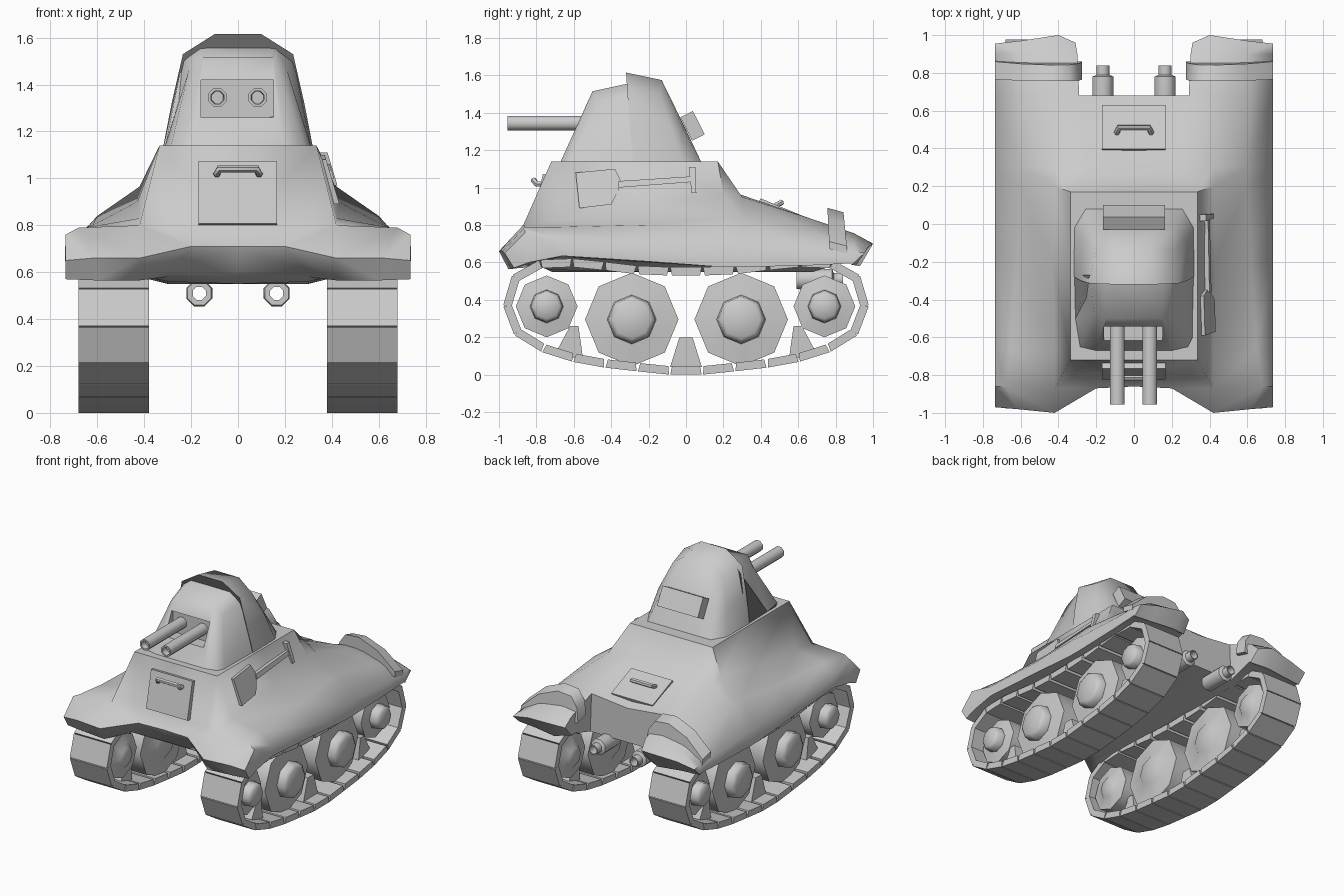
import bpy, bmesh, math
from mathutils import Vector, Matrix

if "Cube" in bpy.data.objects:
    bpy.data.objects.remove(bpy.data.objects["Cube"])


def finish(name, bm, angle=35):
    bmesh.ops.remove_doubles(bm, verts=bm.verts, dist=1e-4)
    bmesh.ops.dissolve_degenerate(bm, edges=bm.edges, dist=1e-4)
    bmesh.ops.recalc_face_normals(bm, faces=bm.faces)
    me = bpy.data.meshes.new(name)
    bm.to_mesh(me)
    bm.free()
    ob = bpy.data.objects.new(name, me)
    bpy.context.collection.objects.link(ob)
    smooth(ob, angle)
    return ob


def smooth(ob, angle=35):
    bpy.ops.object.select_all(action='DESELECT')
    ob.select_set(True)
    bpy.context.view_layer.objects.active = ob
    bpy.ops.object.shade_smooth_by_angle(angle=math.radians(angle))


def box(name, center, size, tilt=0):
    bm = bmesh.new()
    m = Matrix.Translation(center) @ Matrix.Rotation(math.radians(tilt), 4, 'X') @ Matrix.Diagonal((*size, 1))
    bmesh.ops.create_cube(bm, size=1, matrix=m)
    return finish(name, bm)


def loft(name, rows, angle=35):
    """Skin half cross-sections mirrored in x, then close all holes."""
    bm = bmesh.new()
    full = [[(-x, y, z) for x, y, z in r[:0:-1]] + r for r in rows]
    vs = [[bm.verts.new(p) for p in r] for r in full]
    for a, b in zip(vs, vs[1:]):
        for i in range(len(a) - 1):
            bm.faces.new((a[i], a[i + 1], b[i + 1], b[i]))
    bmesh.ops.remove_doubles(bm, verts=bm.verts, dist=1e-4)
    bmesh.ops.holes_fill(bm, edges=bm.edges, sides=0)
    return finish(name, bm, angle)


def lathe(name, profile, center, axis, sides=8, phase=0.0):
    """Revolve (radius, offset) points around the x or y axis."""
    bm = bmesh.new()
    rings = []
    for r, t in profile:
        ring = []
        for k in range(sides):
            a = 2 * math.pi * (k + phase) / sides
            u, w = r * math.sin(a), r * math.cos(a)
            ring.append(bm.verts.new(Vector(center) + Vector((t, u, w) if axis == 'x' else (u, t, w))))
        rings.append(ring)
    for a, b in zip(rings, rings[1:]):
        for k in range(sides):
            j = (k + 1) % sides
            bm.faces.new((a[k], a[j], b[j], b[k]))
    return finish(name, bm, 50)


def slab(name, outline, to_front, to_back, angle=30):
    """Extrude a 2D outline between two mapping functions."""
    bm = bmesh.new()
    f = [bm.verts.new(to_front(*p)) for p in outline]
    b = [bm.verts.new(to_back(*p)) for p in outline]
    bm.faces.new(f)
    bm.faces.new(b[::-1])
    n = len(f)
    for i in range(n):
        bm.faces.new((f[i], f[(i + 1) % n], b[(i + 1) % n], b[i]))
    return finish(name, bm, angle)


def rod(name, pts, radius):
    cu = bpy.data.curves.new(name, 'CURVE')
    cu.dimensions = '3D'
    cu.bevel_depth, cu.bevel_resolution, cu.use_fill_caps = radius, 1, True
    sp = cu.splines.new('POLY')
    sp.points.add(len(pts) - 1)
    for p, c in zip(sp.points, pts):
        p.co = (*c, 1)
    ob = bpy.data.objects.new(name, cu)
    bpy.context.collection.objects.link(ob)
    bpy.ops.object.select_all(action='DESELECT')
    ob.select_set(True)
    bpy.context.view_layer.objects.active = ob
    bpy.ops.object.convert(target='MESH')
    smooth(bpy.context.object, 50)


# hull: top line of each station (centre, deck edge, slope base, fender, outer shoulder)
tops = [
    [(0, -.86, .71), (.2, -.87, .71), (.42, -1, .66), (.62, -.98, .66), (.735, -.97, .65)],
    [(0, -.80, .78), (.3, -.79, .78), (.42, -.87, .80), (.68, -.86, .79), (.735, -.86, .76)],
    [(0, -.72, 1.14), (.335, -.72, 1.14), (.42, -.66, .83), (.65, -.66, .79), (.735, -.66, .71)],
    [(0, -.2, 1.14), (.335, -.2, 1.14), (.43, -.2, .90), (.62, -.2, .80), (.735, -.2, .69)],
    [(0, .17, 1.14), (.335, .17, 1.14), (.42, .2, .965), (.6, .2, .84), (.735, .2, .69)],
    [(0, .26, .97), (.25, .27, .97), (.42, .3, .95), (.6, .3, .83), (.735, .3, .68)],
    [(0, .68, .80), (.29, .68, .83), (.42, .68, .83), (.62, .68, .77), (.735, .68, .66)],
    [(0, .9, .72), (.3, .9, .74), (.42, .9, .755), (.6, .9, .73), (.735, .9, .66)],
    [(0, .96, .68), (.31, .96, .68), (.40, 1.0, .70), (.6, .97, .68), (.735, .955, .65)]]
low_z = [(.57, .565, .565, .6, .6), (.60, .6, .59, .58, .58), (.635, .63, .62, .56, .55), (.605, .6, .6, .55, .55),
         (.575, .575, .58, .55, .55), (.575, .575, .58, .55, .55), (.585, .585, .585, .55, .55),
         (.595, .595, .595, .61, .6), (.585, .585, .58, .6, .6)]
shift = [.05, .02, 0, 0, 0, 0, 0, -.02, -.07]
bm = bmesh.new()
for s in (-1, 1):
    rows = []
    for top, lz, dy in zip(tops, low_z, shift):
        low = [(x, t[1] + dy, z) for x, t, z in zip((.735, .6, .42, .3, 0), top[::-1], lz)]
        rows.append([bm.verts.new((s * x, y, z)) for x, y, z in top + low])
    for k, (a, b) in enumerate(zip(rows, rows[1:])):
        for i in range(9):
            if k < 6 or 0 < i < 8:
                bm.faces.new((a[i], a[i + 1], b[i + 1], b[i]))
        if k >= 6:
            bm.faces.new((a[1], b[1], b[8], a[8]))
    for r, cols in ((rows[0], (0, 1, 2, 3)), (rows[6], (0,)), (rows[8], (1, 2, 3))):
        for i in cols:
            bm.faces.new((r[i], r[i + 1], r[8 - i], r[9 - i]))
bmesh.ops.delete(bm, geom=[v for v in bm.verts if not v.link_faces], context='VERTS')
finish("hull", bm, 58)

# turret: rear dome and gun housing with a cut window
loft("turret", [
    [(0, -.32, 1.615), (.1, -.32, 1.615), (.235, -.315, 1.53), (.283, -.3, 1.32), (.318, -.28, 1.14)],
    [(0, -.13, 1.575), (.1, -.13, 1.575), (.205, -.14, 1.5), (.277, -.08, 1.32), (.315, -.02, 1.14)],
    [(0, -.005, 1.32), (.13, -.005, 1.32), (.22, -.02, 1.32), (.277, -.08, 1.32), (.315, -.02, 1.14)],
    [(0, .08, 1.14), (.14, .08, 1.14), (.255, .08, 1.14), (.315, -.02, 1.14), (.315, -.02, 1.14)]], 80)
housing = loft("gun_housing", [
    [(0, -.27, 1.565), (.16, -.27, 1.565), (.236, -.27, 1.51), (.315, -.27, 1.14)],
    [(0, -.5, 1.515), (.15, -.5, 1.515), (.21, -.47, 1.46), (.31, -.5, 1.14)],
    [(0, -.67, 1.14), (.2, -.67, 1.14), (.285, -.65, 1.14), (.31, -.6, 1.14)]], 75)
cutter = box("window_cutter", (-.003, -.67, 1.34), (.31, .29, .16))
cutter.hide_render = True
mod = housing.modifiers.new("window", 'BOOLEAN')
mod.operation, mod.object, mod.solver = 'DIFFERENCE', cutter, 'EXACT'
bpy.context.view_layer.objects.active = housing
bpy.ops.object.modifier_apply(modifier="window")
bpy.data.objects.remove(cutter)
smooth(housing, 58)
box("rear_visor", (0, .035, 1.33), (.33, .075, .14), 27)

# hatches and handles
box("front_hatch", (-.002, -.77, .935), (.335, .05, .272), -12.5)
rod("front_hatch_handle", [(-.09, -.74, 1.015), (-.09, -.80, 1.02), (-.08, -.815, 1.04),
                           (.08, -.815, 1.04), (.09, -.80, 1.02), (.09, -.74, 1.015)], .016)
box("rear_hatch", (-.002, .505, .874), (.335, .25, .045), -22.5)
rod("rear_hatch_handle", [(-.09, .47, .88), (-.09, .485, .908), (-.08, .51, .92),
                          (.08, .51, .92), (.09, .485, .908), (.09, .47, .88)], .016)

# shovel lying on the right side slope
def lean(off):
    return lambda y, z: (.375 - (z - 1) * .3 + off, y, z)
slab("shovel_blade", [(-.59, 1.08), (-.38, 1.10), (-.35, 1.04), (-.36, .99), (-.40, .91), (-.57, .89)],
     lean(.025), lean(-.02))
slab("shovel_shaft", [(-.36, 1.0), (-.36, 1.035), (.03, 1.06), (.03, 1.03)], lean(.035), lean(.0))
slab("shovel_grip", [(.015, 1.11), (.05, 1.11), (.055, .97), (.03, .97)], lean(.04), lean(-.01))

# guns
for x in (-.088, .084):
    lathe("gun_barrel", [(0, -.91), (.027, -.91), (.03, -.955), (.042, -.955), (.042, -.5), (0, -.5)],
          (x, 0, 1.345), 'y', 8, .5)

# running gear path: outer line of the track, half loop from top to bottom
half = [(0, .575), (.2, .575), (.45, .605), (.65, .625), (.83, .61), (.945, .52), (.98, .36),
        (.95, .24), (.86, .16), (.7, .09), (.5, .045), (.1, 0), (0, 0)]
loop = [Vector(p) for p in half[::-1] + [(-y, z) for y, z in half[1:]]]
lengths = [(b - a).length for a, b in zip(loop, loop[1:])]
total, LINKS = sum(lengths), 26


def along(d):
    d %= total
    for a, b, l in zip(loop, loop[1:], lengths):
        if d <= l:
            return a.lerp(b, d / l)
        d -= l
    return loop[-1].copy()


def wheel(name, y, z, r, hub, s):
    prof = [(0, -.147), (hub * .8, -.147), (hub, -.13), (r, -.115), (r, .065), (hub * 1.05, .08),
            (hub, .13), (hub * .8, .147), (0, .147)]
    lathe(name, [(a, s * t) for a, t in prof], (s * .53, y, z), 'x', 8)


for s in (-1, 1):
    # track links with bevelled inner ends
    bm = bmesh.new()
    for k in range(LINKS):
        p, q = along((k - .5) * total / LINKS), along((k + .5) * total / LINKS)
        d = q - p
        inward = Vector((-d.y, d.x)).normalized() * .045
        quad = [p + d * .02, q - d * .02, q - d * .07 + inward, p + d * .07 + inward]
        ends = [[bm.verts.new((s * x, v.x, v.y)) for v in quad] for x in (.38, .68)]
        bm.faces.new(ends[0])
        bm.faces.new(ends[1])
        for i in range(4):
            j = (i + 1) % 4
            bm.faces.new((ends[0][i], ends[0][j], ends[1][j], ends[1][i]))
    finish("track", bm, 75)
    for y in (-.29, .295):
        wheel("road_wheel", y, .295, .25, .125, s)
    for y in (-.745, .74):
        wheel("end_wheel", y, .365, .165, .085, s)
    # tapered guides between the wheels
    for outline in ([(-.085, .04), (.085, .04), (.035, .2), (-.035, .2)],
                    [(.55, .08), (.7, .11), (.62, .26), (.575, .26)],
                    [(-.55, .08), (-.7, .11), (-.62, .26), (-.575, .26)]):
        slab("track_guide", outline, lambda y, z: (s * .47, y, z), lambda y, z: (s * .59, y, z))
    # exhaust pipe, open through the middle
    lathe("exhaust", [(.03, .59), (.055, .59), (.06, .62), (.06, .78), (.037, .79), (.037, .84), (.03, .84), (.03, .59)],
          (s * .165, 0, .51), 'y', 8, .5)
    # raised band over the rear fender
    slab("fender_band", [(.275, .70), (.29, .80), (.34, .87), (.45, .88), (.6, .82), (.737, .70), (.737, .66), (.4, .66)],
         lambda x, z: (s * x, .765 - (z - .7) * .05, z + .012), lambda x, z: (s * x, .86 - (z - .7) * .1, z - .012), 50)
